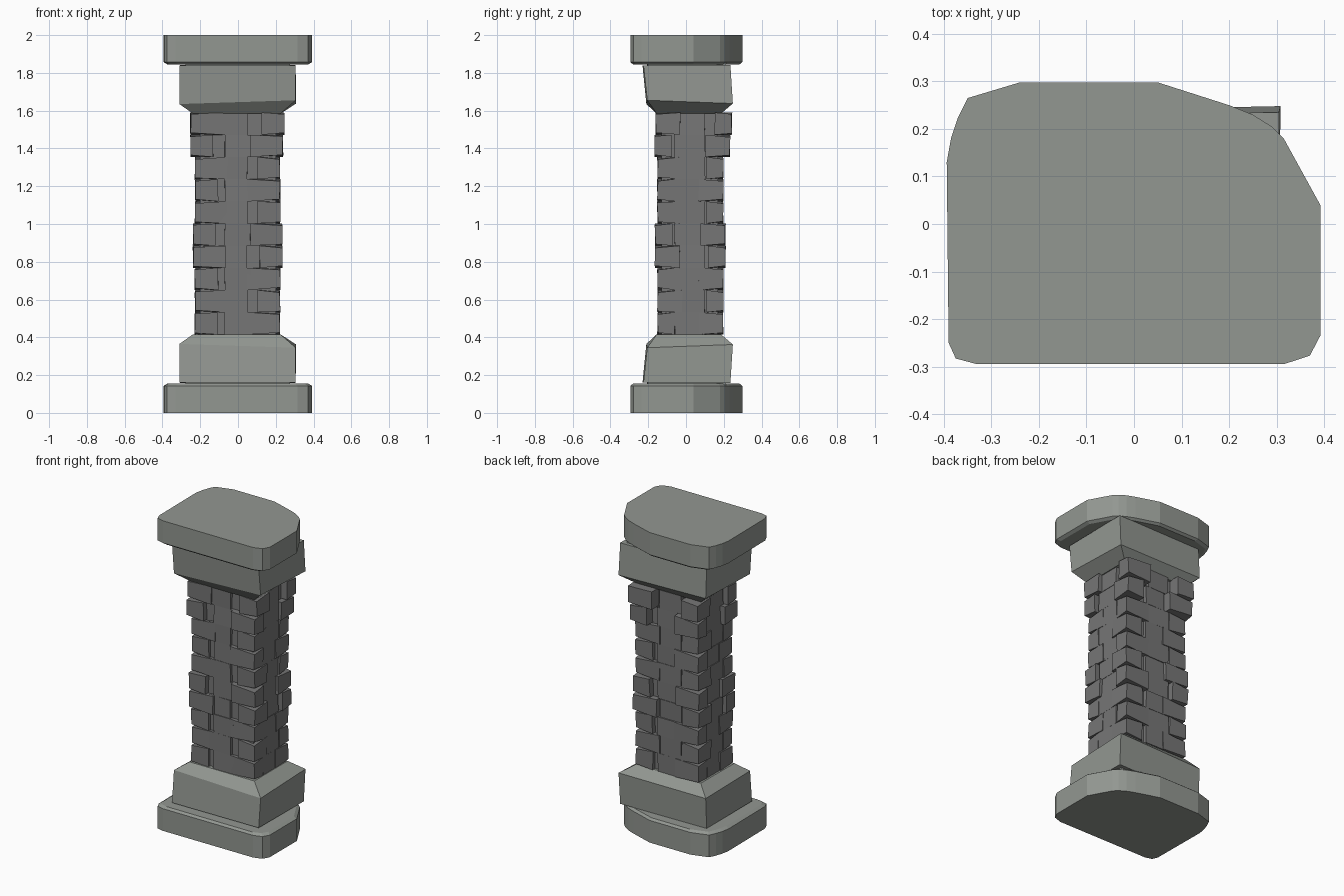
import bpy, bmesh, random

if "Cube" in bpy.data.objects:
    bpy.data.objects.remove(bpy.data.objects["Cube"])

random.seed(4)


def material(name, rgb):
    m = bpy.data.materials.new(name)
    m.diffuse_color = (*rgb, 1)
    m.use_nodes = True
    m.node_tree.nodes["Principled BSDF"].inputs["Base Color"].default_value = m.diffuse_color
    return m


STONE = material("pale_stone", (0.29, 0.31, 0.285))
BRICK = material("dark_brick", (0.18, 0.18, 0.18))


def loft(bm, rings):
    """Closed solid through rings with equal point counts."""
    vs = [[bm.verts.new(p) for p in r] for r in rings]
    n = len(rings[0])
    for a, b in zip(vs, vs[1:]):
        for i in range(n):
            j = (i + 1) % n
            bm.faces.new((a[i], a[j], b[j], b[i]))
    bm.faces.new(vs[0][::-1])
    bm.faces.new(vs[-1])


def finish(bm, name, mat):
    bmesh.ops.recalc_face_normals(bm, faces=bm.faces)
    me = bpy.data.meshes.new(name)
    bm.to_mesh(me)
    bm.free()
    me.materials.append(mat)
    ob = bpy.data.objects.new(name, me)
    bpy.context.collection.objects.link(ob)


def solid(name, rings, flip):
    bm = bmesh.new()
    if flip:
        rings = [[(x, y, 2 - z) for x, y, z in r] for r in rings]
    loft(bm, rings)
    finish(bm, name, STONE)


# worn slab outline
outline = [(-.394, .13), (-.385, .18), (-.37, .225), (-.35, .265), (-.24, .298),
           (.05, .298), (.2, .25), (.25, .23), (.29, .205), (.315, .18),
           (.392, .04), (.392, -.235), (.37, -.277), (.315, -.295),
           (-.33, -.295), (-.375, -.283), (-.39, -.25)]
slab = [[(x * s, y * s, z) for x, y in outline]
        for s, z in ((1, 0), (1, .143), (.95, .155))]

# leaning block with a sloped shoulder
block = [
    [(-.31, -.23, .162), (.305, -.225, .162), (.305, .235, .158), (-.305, .225, .158)],
    [(-.31, -.21, .365), (.305, -.205, .345), (.308, .248, .362), (-.305, .235, .355)],
    [(-.238, -.155, .416), (.225, -.155, .416), (.225, .185, .416), (-.235, .185, .416)],
]
# hidden tenon joining slab and block
tenon = [[(x * .9, y * .9, z) for x, y, _ in block[0]] for z in (.14, .18)]

for flip, tag in ((False, "bottom"), (True, "top")):
    solid(tag + "_slab", slab, flip)
    solid(tag + "_block", block, flip)
    solid(tag + "_tenon", tenon, flip)


# brick shaft: four corner bricks and one filler per side in each course
def brick(bm, x0, x1, y0, y1, z0, z1, cx=0, cy=0):
    """cx, cy mark the exposed corner, whose edges are worn away."""
    def ring(z, inward):
        out = []
        for x, sx in ((x0, -1), (x1, 1)):
            for y, sy in ((y0, -1), (y1, 1)):
                worn = bool(cx) and sx == cx and sy == cy
                dz = inward * random.uniform(.006, .014) if worn else 0
                out.append((x + random.uniform(-.003, .003),
                            y + random.uniform(-.003, .003), z + dz))
        return [out[0], out[2], out[3], out[1]]
    loft(bm, [ring(z0, 1), ring(z1, -1)])


# outer extents of each course: x min, x max, y min, y max
normal = (-.227, .222, -.15, .197)
wide = (-.238, .234, -.163, .208)
courses = [normal, normal, normal, wide, wide, normal, normal, normal,
           (-.252, .238, -.167, .232), (-.251, .244, -.16, .242)]
step = (1.59 - .415) / len(courses)
bm = bmesh.new()
loft(bm, [[(-.2, -.13, z), (.2, -.13, z), (.2, .17, z), (-.2, .17, z)] for z in (.4, 1.6)])
for i, (xa, xb, ya, yb) in enumerate(courses):
    z0, z1 = .415 + i * step, .415 + (i + 1) * step
    odd = i % 2
    for sx in (-1, 1):
        for sy in (-1, 1):
            # corner bricks alternate long and short
            long_x = (sx * sy > 0) == bool(odd)
            lx, ly = (.17, .09) if long_x else (.12, .13)
            x = (xa, xa + lx) if sx < 0 else (xb - lx, xb)
            y = (ya, ya + ly) if sy < 0 else (yb - ly, yb)
            brick(bm, *x, *y, z0, z1, sx, sy)
    lo, hi = (-.1, .05) if odd else (-.07, .07)
    d = random.uniform(0, .006)
    brick(bm, lo, hi, -.151 + d, -.1, z0, z1)
    brick(bm, lo, hi, .12, .194 - d, z0, z1)
    brick(bm, -.223 + d, -.15, -.06, .1, z0, z1)
    brick(bm, .15, .22 - d, -.06, .1, z0, z1)
finish(bm, "brick_shaft", BRICK)
